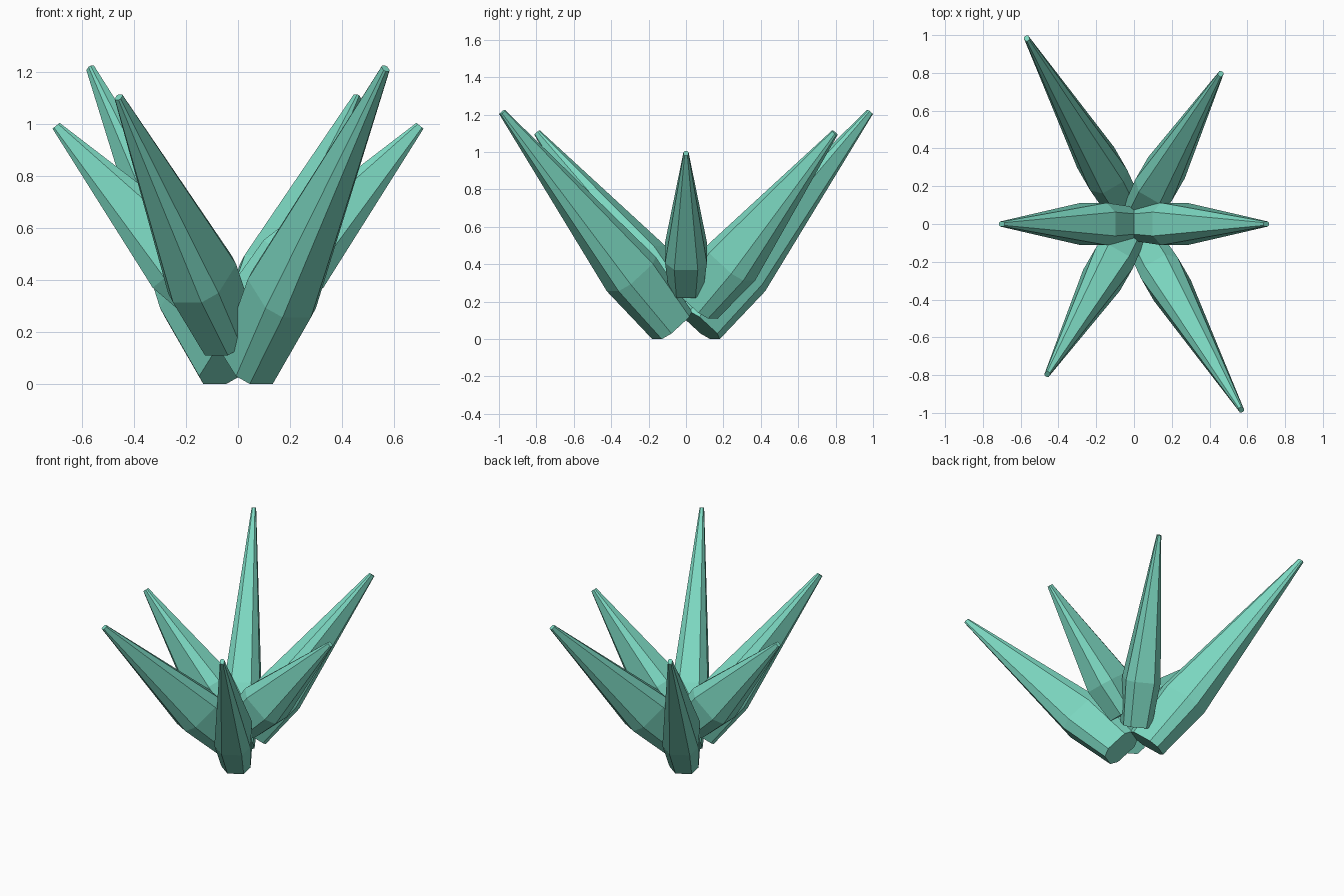
import bpy
import bmesh
from math import radians
from mathutils import Vector, Matrix

cube = bpy.data.objects.get("Cube")
if cube:
    bpy.data.objects.remove(cube, do_unlink=True)

# Single crystal colour
teal = bpy.data.materials.new("teal_crystal")
teal.use_nodes = True
colour = (0.2, 0.68, 0.53, 1)
teal.diffuse_color = colour
teal.node_tree.nodes["Principled BSDF"].inputs["Base Color"].default_value = colour

# Eight-sided cross-section: (sideways, across the tilt)
quarter = [(0.112, 0.088), (0.063, 0.147)]
half = quarter + [(-s, v) for s, v in reversed(quarter)]
SECTION = half + [(-s, -v) for s, v in half]
SIDE = Vector((0, 1, 0))
ACROSS = Vector((-0.78, 0, 0.625))


def crystal(name, base, tip, azimuth):
    """Faceted spike: narrow foot, wide shoulder, tiny blunt tip."""
    bm = bmesh.new()
    foot = Vector((base[0], 0, base[1]))
    end = Vector((tip[0], 0, tip[1]))
    turn = Matrix.Rotation(radians(azimuth), 3, 'Z')
    rings = []
    for along, size in ((0, 0.81), (0.24, 1), (1, 0.12)):
        centre = foot.lerp(end, along)
        rings.append([bm.verts.new(turn @ (centre + (SIDE * s + ACROSS * v) * size))
                      for s, v in SECTION])
    n = len(SECTION)
    for low, high in zip(rings, rings[1:]):
        for i in range(n):
            j = (i + 1) % n
            bm.faces.new((low[i], low[j], high[j], high[i]))
    bm.faces.new(rings[0])
    bm.faces.new(rings[-1])
    bmesh.ops.recalc_face_normals(bm, faces=bm.faces[:])
    mesh = bpy.data.meshes.new(name)
    bm.to_mesh(mesh)
    bm.free()
    mesh.materials.append(teal)
    bpy.context.collection.objects.link(bpy.data.objects.new(name, mesh))


# Three opposite pairs: foot and tip as (distance from centre, height)
pairs = [
    ("long_crystal", (0.086, 0.074), (1.135, 1.213), -60),
    ("medium_crystal", (0.073, 0.184), (0.918, 1.103), 60),
    ("short_crystal", (0.06, 0.294), (0.7, 0.993), 0),
]
for name, base, tip, azimuth in pairs:
    crystal(name + "_a", base, tip, azimuth)
    crystal(name + "_b", base, tip, azimuth + 180)
